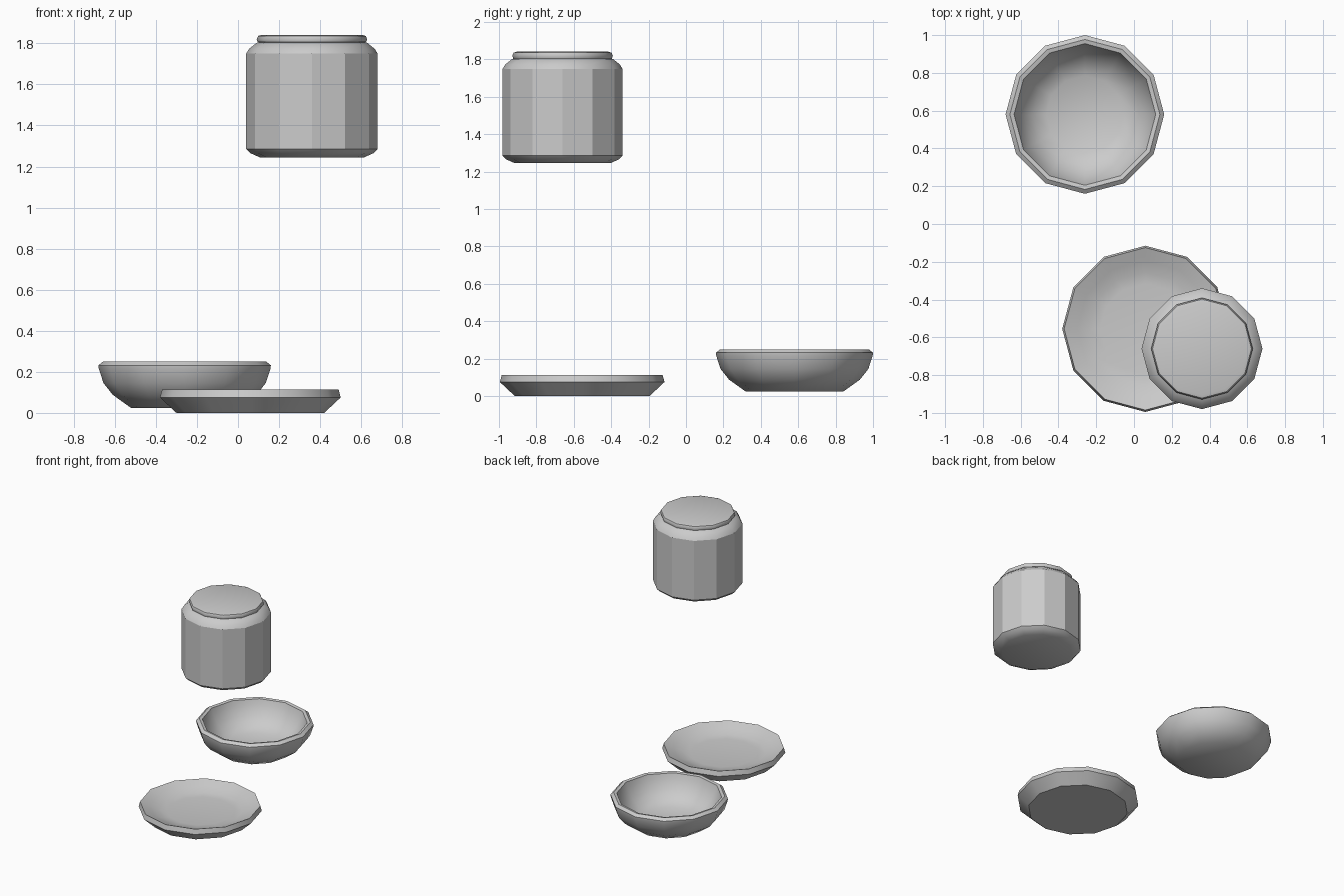
import bpy, bmesh
from math import sin, cos, tau, radians

if "Cube" in bpy.data.objects:
    bpy.data.objects.remove(bpy.data.objects["Cube"])

SIDES = 12


def lathe(name, centre, profile, angle):
    """Spin an (r, z) profile around a vertical axis; close both ends with a flat face."""
    bm = bmesh.new()
    rings = [[bm.verts.new((r * cos(tau * i / SIDES), r * sin(tau * i / SIDES), z))
              for i in range(SIDES)] for r, z in profile]
    for a, b in zip(rings, rings[1:]):
        for i in range(SIDES):
            j = (i + 1) % SIDES
            bm.faces.new((a[i], a[j], b[j], b[i]))
    bm.faces.new(rings[0][::-1])
    bm.faces.new(rings[-1])
    bmesh.ops.recalc_face_normals(bm, faces=bm.faces)
    mesh = bpy.data.meshes.new(name)
    bm.to_mesh(mesh)
    bm.free()
    obj = bpy.data.objects.new(name, mesh)
    obj.location = (*centre, 0)
    bpy.context.collection.objects.link(obj)
    bpy.ops.object.select_all(action='DESELECT')
    obj.select_set(True)
    bpy.context.view_layer.objects.active = obj
    bpy.ops.object.shade_smooth_by_angle(angle=radians(angle))
    return obj


# Deep bowl: outside, thick rim, then inside down to a flat floor
lathe("bowl", (-0.26, 0.58), [
    (0.262, 0.025), (0.35, 0.088), (0.395, 0.145), (0.418, 0.215), (0.42, 0.232),
    (0.397, 0.25), (0.375, 0.245), (0.362, 0.205), (0.325, 0.14), (0.275, 0.09),
    (0.205, 0.055)], 38)

# Shallow plate with a sloped underside and softly dished top
lathe("plate", (0.06, -0.555), [
    (0.36, 0.0), (0.44, 0.075), (0.43, 0.113), (0.36, 0.085),
    (0.30, 0.062), (0.24, 0.055)], 38)

# Jar body with chamfered foot and rounded shoulder
jar = (0.36, -0.66)
lathe("jar_body", jar, [
    (0.255, 1.245), (0.30, 1.265), (0.32, 1.285), (0.32, 1.75), (0.306, 1.773),
    (0.27, 1.802), (0.25, 1.808)], 29.9)

# Thin lid resting on the shoulder
lathe("jar_lid", jar, [
    (0.25, 1.803), (0.264, 1.806), (0.269, 1.82), (0.262, 1.836), (0.245, 1.841)], 50)
